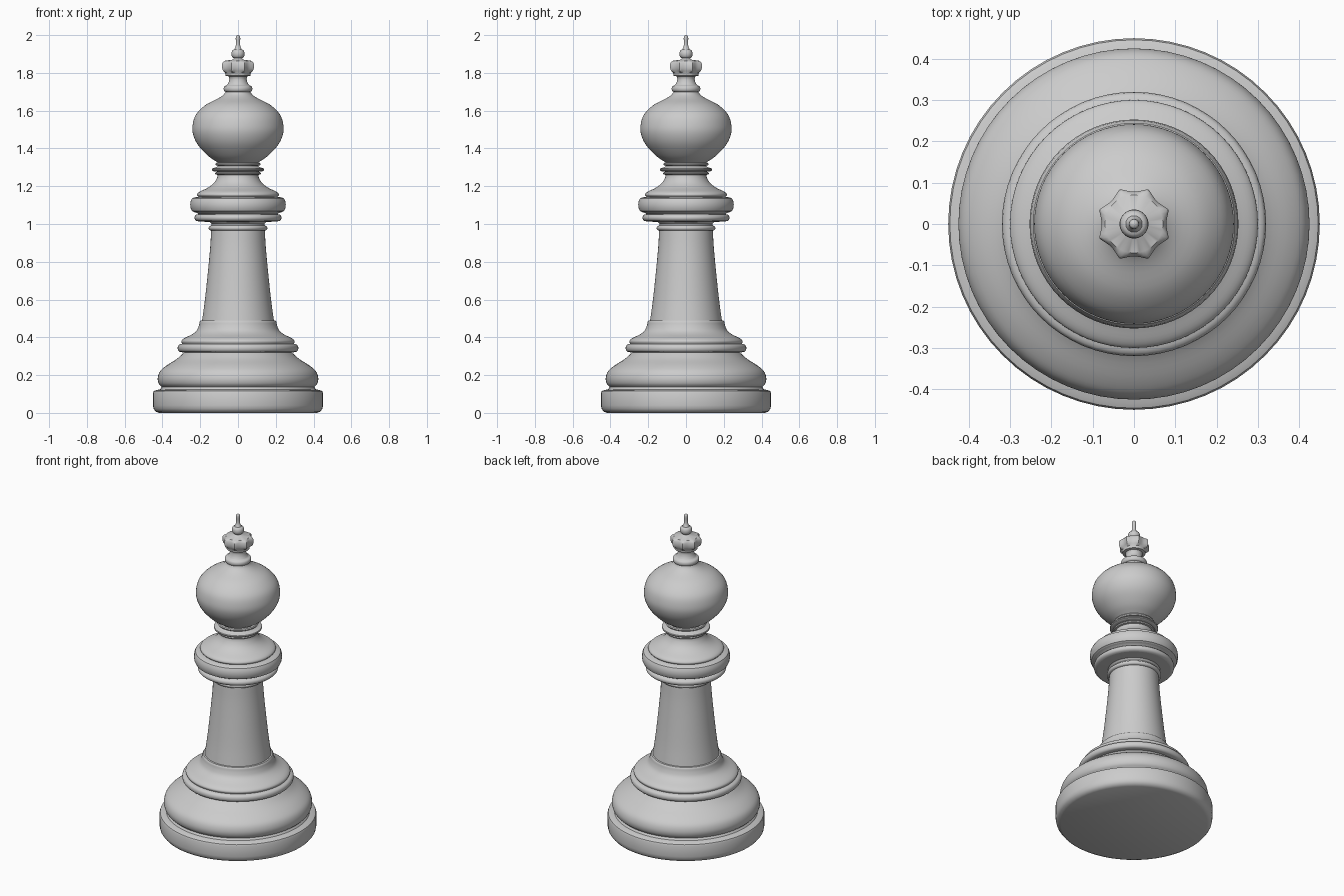
import bpy
import bmesh
import math
from mathutils import Vector

default_cube = bpy.data.objects.get("Cube")
if default_cube:
    bpy.data.objects.remove(default_cube, do_unlink=True)

SEGMENTS = 64
LOBES = 8

grey = bpy.data.materials.new("plain grey")
grey.use_nodes = True
colour = (0.6, 0.6, 0.6, 1)
grey.diffuse_color = colour
grey.node_tree.nodes["Principled BSDF"].inputs["Base Color"].default_value = colour


def smooth_path(points, steps=4):
    """Run a smooth curve through the (radius, height) points."""
    pts = [Vector(p) for p in points]
    pts = [pts[0] * 2 - pts[1]] + pts + [pts[-1] * 2 - pts[-2]]
    path = []
    for before, start, end, after in zip(pts, pts[1:], pts[2:], pts[3:]):
        for step in range(steps):
            t = step / steps
            path.append((start * 2 + (end - before) * t
                         + (before * 2 - start * 5 + end * 4 - after) * t ** 2
                         + (start * 3 - before - end * 3 + after) * t ** 3) / 2)
    path.append(pts[-2])
    return [tuple(p) for p in path]


def bead(radius, bottom, top, bulge, steps=6):
    """Half-round moulding that swells out from radius by bulge."""
    middle, half = (bottom + top) / 2, (top - bottom) / 2
    angles = [math.pi * (i / steps - 0.5) for i in range(steps + 1)]
    return [(radius + bulge * math.cos(a), middle + half * math.sin(a)) for a in angles]


def lathe(name, profile, cap_bottom=False, cap_top=False, scallop=None):
    """Turn a profile, listed from bottom to top, around the z axis."""
    bm = bmesh.new()
    rings = []
    for radius, height in profile:
        ring = []
        for i in range(SEGMENTS):
            angle = math.tau * i / SEGMENTS
            r = scallop(radius, angle) if scallop else radius
            ring.append(bm.verts.new((r * math.cos(angle), r * math.sin(angle), height)))
        rings.append(ring)
    for low, high in zip(rings, rings[1:]):
        for i in range(SEGMENTS):
            j = (i + 1) % SEGMENTS
            bm.faces.new((low[i], low[j], high[j], high[i]))
    if cap_bottom:
        bm.faces.new(reversed(rings[0]))
    if cap_top:
        bm.faces.new(rings[-1])
    mesh = bpy.data.meshes.new(name)
    bm.to_mesh(mesh)
    bm.free()
    mesh.materials.append(grey)
    obj = bpy.data.objects.new(name, mesh)
    bpy.context.collection.objects.link(obj)
    bpy.ops.object.select_all(action="DESELECT")
    obj.select_set(True)
    bpy.context.view_layer.objects.active = obj
    bpy.ops.object.shade_smooth_by_angle(angle=math.radians(35))
    return obj


# Plinth with softened edges
lathe("plinth", [(.42, 0), (.437, .008), (.447, .022), (.45, .04), (.45, .105),
                 (.446, .115), (.435, .12), (.412, .125), (.404, .137)], cap_bottom=True)

# Swelling foot above the plinth
lathe("foot", smooth_path([(.404, .137), (.42, .155), (.425, .185), (.413, .22),
                           (.38, .25), (.325, .285), (.285, .32)]))

# Ring and concave step leading to the stem
lathe("foot_ring", [(.285, .32)] + bead(.305, .322, .363, .015) + [(.296, .366)])
lathe("foot_cove", smooth_path([(.296, .366), (.3, .38), (.285, .395), (.245, .415),
                                (.22, .435), (.208, .46), (.203, .482)])
      + [(.198, .488), (.19, .49)])

# Tapering stem
lathe("stem", smooth_path([(.19, .49), (.175, .6), (.158, .76), (.147, .88), (.142, .965)]))

# Collar: small bead, flare and two stacked rings
lathe("collar_bead", bead(.142, .965, .992, .014) + [(.14, 1), (.15, 1.01), (.21, 1.014)])
lathe("collar_lower_ring", bead(.21, 1.014, 1.052, .021) + [(.215, 1.058), (.235, 1.064)])
lathe("collar_upper_ring", bead(.235, 1.064, 1.14, .018) + [(.21, 1.144)])

# Sloping shoulder up to the neck
lathe("shoulder", smooth_path([(.21, 1.144), (.217, 1.155), (.205, 1.17), (.16, 1.192),
                               (.13, 1.215), (.113, 1.24), (.107, 1.26)]))

# Neck mouldings
lathe("neck_rings", bead(.107, 1.26, 1.276, .015, 4) + bead(.122, 1.278, 1.298, .017)
      + [(.112, 1.302)] + bead(.108, 1.308, 1.326, .012, 4))

# Rounded head
lathe("head", smooth_path([(.108, 1.326), (.16, 1.362), (.213, 1.42), (.238, 1.475),
                           (.24, 1.525), (.222, 1.58), (.172, 1.63), (.105, 1.665),
                           (.076, 1.685), (.066, 1.7)]))

# Small neck below the crown
lathe("crown_neck", bead(.066, 1.7, 1.732, .01)
      + smooth_path([(.058, 1.736), (.05, 1.75), (.046, 1.768), (.05, 1.782)]))


# Scalloped crown, bites cut between the ridges
def bite(radius, angle):
    depth = .14 if radius > .075 else 0
    return radius * (1 - depth * abs(math.cos(angle * LOBES / 2)))


lathe("crown", [(.05, 1.782), (.066, 1.785), (.068, 1.8), (.086, 1.81), (.091, 1.825),
                (.091, 1.85), (.085, 1.858), (.07, 1.864), (.03, 1.87), (.02, 1.878)],
      scallop=bite)

# Finial: ball and thin spike
lathe("finial_ball", bead(.02, 1.878, 1.924, .015, 8))
lathe("finial_spike", smooth_path([(.02, 1.924), (.013, 1.94), (.011, 1.96), (.012, 1.982),
                                   (.01, 1.995), (.003, 2)]), cap_top=True)
